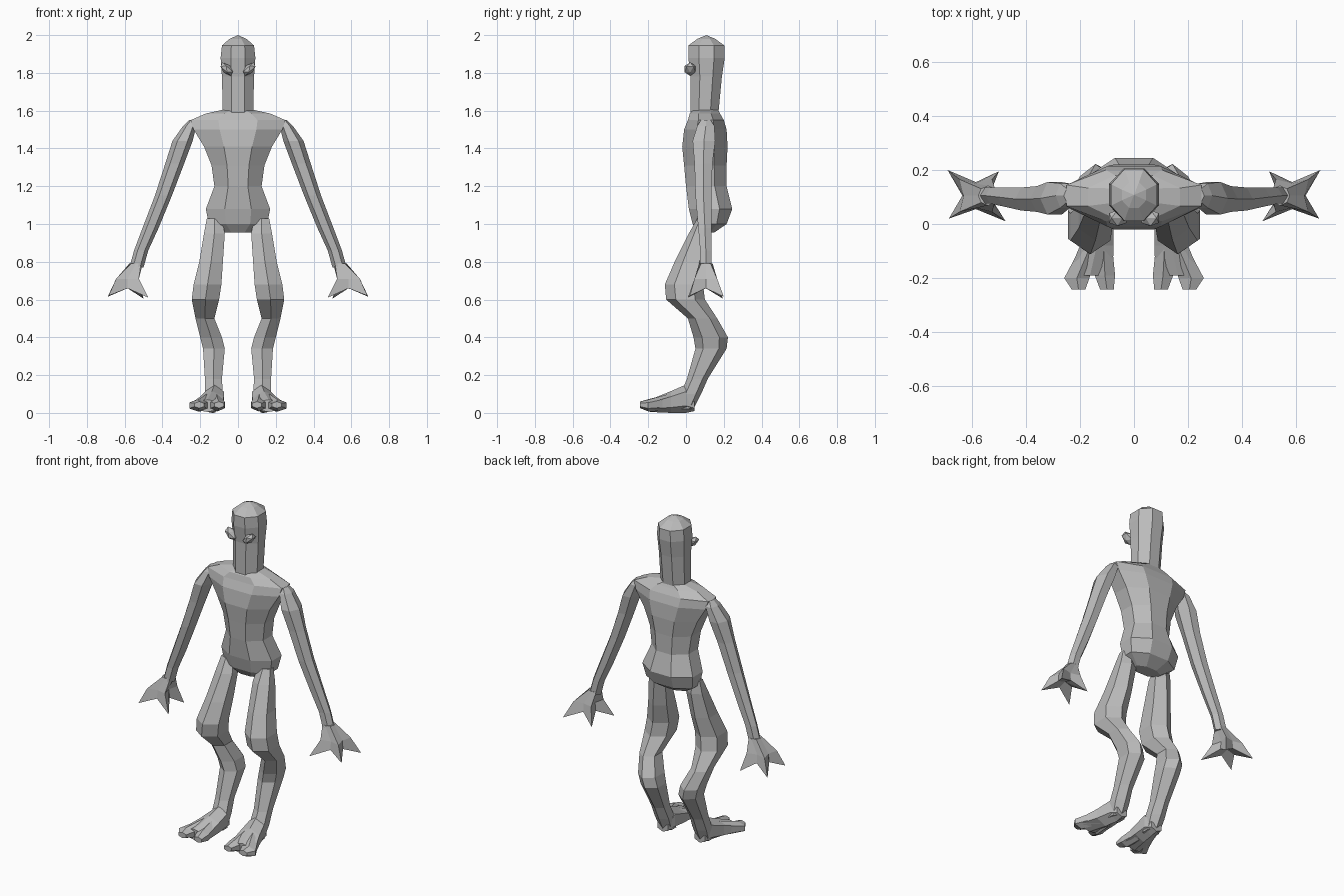
import bpy, bmesh, math
from mathutils import Vector, Matrix

if "Cube" in bpy.data.objects:
    bpy.data.objects.remove(bpy.data.objects["Cube"])

skin = bpy.data.materials.new("grey skin")
skin.diffuse_color = (0.5, 0.5, 0.5, 1)
skin.use_nodes = True
skin.node_tree.nodes["Principled BSDF"].inputs["Base Color"].default_value = skin.diffuse_color


def finish(name, bm, mirror=False):
    """Turn a bmesh into a flat-shaded object, optionally mirrored in x."""
    bmesh.ops.recalc_face_normals(bm, faces=bm.faces)
    me = bpy.data.meshes.new(name)
    bm.to_mesh(me)
    bm.free()
    me.materials.append(skin)
    ob = bpy.data.objects.new(name, me)
    bpy.context.collection.objects.link(ob)
    if mirror:
        ob.modifiers.new("mirror", 'MIRROR')
    return ob


def bridge(bm, a, b):
    n = len(a)
    for i in range(n):
        j = (i + 1) % n
        bm.faces.new((a[i], a[j], b[j], b[i]))


def loft(bm, rings, n=8, phase=0.5, along='z'):
    """Rings are (position, x min, x max, v min, v max); v is y, or z when lofting along y."""
    angles = [2 * math.pi * (i + phase) / n for i in range(n)]
    cx = max(abs(math.cos(a)) for a in angles)
    cv = max(abs(math.sin(a)) for a in angles)
    loops = []
    for p, x0, x1, v0, v1 in rings:
        loop = []
        for a in angles:
            x = (x0 + x1) / 2 + (x1 - x0) / 2 * math.cos(a) / cx
            v = (v0 + v1) / 2 + (v1 - v0) / 2 * math.sin(a) / cv
            loop.append(bm.verts.new((x, v, p) if along == 'z' else (x, p, v)))
        loops.append(loop)
    for a, b in zip(loops, loops[1:]):
        bridge(bm, a, b)
    bm.faces.new(loops[0])
    bm.faces.new(loops[-1])
    return loops


# Torso, from the crotch up to the collar
bm = bmesh.new()
loft(bm, [(z, -w, w, y0, y1) for z, w, y0, y1 in (
    (0.955, 0.085, 0.07, 0.15), (1.0, 0.155, 0.035, 0.215), (1.08, 0.17, 0.015, 0.245),
    (1.2, 0.125, 0.0, 0.215), (1.31, 0.14, -0.01, 0.215), (1.41, 0.18, -0.02, 0.22),
    (1.5, 0.235, -0.01, 0.215), (1.55, 0.25, 0.01, 0.2), (1.585, 0.17, 0.02, 0.18),
    (1.605, 0.08, 0.04, 0.17))])
finish("torso", bm)

# Head and neck with a pointed crown
bm = bmesh.new()
loops = loft(bm, [(z, -w, w, y0, y1) for z, w, y0, y1 in (
    (1.57, 0.08, 0.025, 0.17), (1.78, 0.085, 0.025, 0.19), (1.88, 0.092, 0.012, 0.205),
    (1.945, 0.085, 0.012, 0.203), (1.98, 0.045, 0.06, 0.155))])
bmesh.ops.poke(bm, faces=[bm.faces[:][-1]])
top = max((v for v in bm.verts if len(v.link_faces) == 8), key=lambda v: v.co.z)
top.co.z = 2.0
finish("head", bm)

# Slanted bulging eyes
bm = bmesh.new()
bmesh.ops.create_icosphere(bm, subdivisions=1, radius=1, matrix=(
    Matrix.Translation((0.06, 0.022, 1.82)) @ Matrix.Rotation(math.radians(-42), 4, 'Y')
    @ Matrix.Diagonal((0.046, 0.034, 0.025, 1))))
finish("eyes", bm, True)

# Arms
bm = bmesh.new()
loft(bm, [(1.55, 0.215, 0.26, 0.08, 0.13), (1.52, 0.22, 0.29, 0.06, 0.15),
          (1.44, 0.24, 0.347, 0.035, 0.155), (1.32, 0.285, 0.385, 0.045, 0.14),
          (1.15, 0.35, 0.44, 0.05, 0.135), (0.98, 0.42, 0.505, 0.065, 0.135),
          (0.86, 0.475, 0.55, 0.075, 0.135), (0.77, 0.5, 0.575, 0.075, 0.135)], n=6, phase=0)
finish("arms", bm, True)

# Hands: a palm that spreads into four splayed fingers
bm = bmesh.new()
tips = [(0.69, 0.2, 0.615), (0.5, 0.195, 0.605), (0.475, 0.01, 0.61), (0.685, 0.02, 0.62)]
palm = Vector((0.585, 0.105, 0.69))
wrist, knuckle, edge = [], [], []
for i in range(8):
    a = math.pi / 4 * (i + 1)
    d = Vector((math.cos(a), math.sin(a), 0))
    wrist.append(bm.verts.new(Vector((0.54, 0.105, 0.79)) + d * 0.036))
    finger = i % 2 == 0
    knuckle.append(bm.verts.new(palm + d * (0.085 if finger else 0.045) + Vector((0, 0, 0.02))))
    edge.append(bm.verts.new(tips[i // 2] if finger else palm + d * 0.05 - Vector((0, 0, 0.03))))
bridge(bm, wrist, knuckle)
bridge(bm, knuckle, edge)
bm.faces.new(wrist)
hollow = bm.verts.new(palm - Vector((0, 0, 0.015)))
for i in range(8):
    bm.faces.new((edge[i], edge[(i + 1) % 8], hollow))
finish("hands", bm, True)

# Legs, bent forward at the knee and back at the hock
bm = bmesh.new()
loft(bm, [(1.03, 0.085, 0.165, 0.06, 0.12), (0.95, 0.07, 0.18, 0.015, 0.13),
          (0.8, 0.08, 0.205, -0.06, 0.115), (0.68, 0.088, 0.235, -0.112, 0.09),
          (0.6, 0.1, 0.245, -0.105, 0.1), (0.5, 0.125, 0.225, 0.01, 0.165),
          (0.4, 0.085, 0.2, 0.04, 0.222), (0.34, 0.07, 0.185, 0.05, 0.215),
          (0.18, 0.085, 0.175, 0.005, 0.115), (0.1, 0.08, 0.175, -0.03, 0.08),
          (0.02, 0.085, 0.165, -0.05, 0.04)], n=6, phase=0.5)
finish("legs", bm, True)

# Feet: a wedge with two broad toes
bm = bmesh.new()
loft(bm, [(0.045, 0.09, 0.16, 0.01, 0.07), (0.0, 0.075, 0.175, 0.0, 0.15),
          (-0.08, 0.075, 0.2, 0.0, 0.115), (-0.19, 0.08, 0.245, 0.005, 0.07)],
     n=6, along='y')
loft(bm, [(-0.09, 0.08, 0.145, 0.01, 0.1), (-0.19, 0.07, 0.145, 0.008, 0.075),
          (-0.243, 0.075, 0.125, 0.025, 0.06)], n=6, along='y')
loft(bm, [(-0.09, 0.13, 0.2, 0.01, 0.1), (-0.2, 0.165, 0.258, 0.008, 0.07),
          (-0.243, 0.18, 0.23, 0.025, 0.06)], n=6, along='y')
finish("feet", bm, True)
